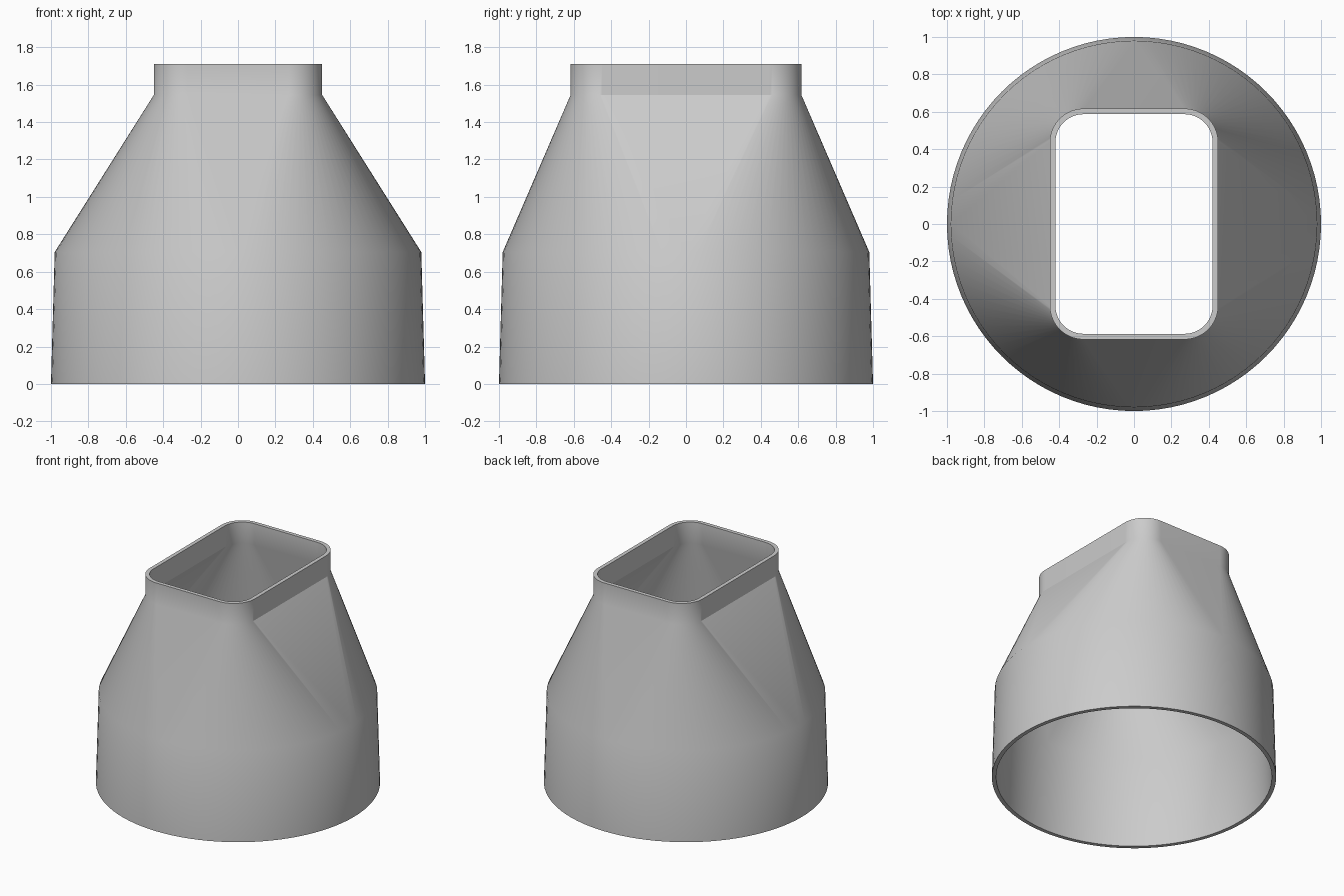
import bpy, bmesh, math

if "Cube" in bpy.data.objects:
    bpy.data.objects.remove(bpy.data.objects["Cube"], do_unlink=True)

STEPS = 24  # segments per quarter turn
WALL = 0.03


def ring(hx, hy, r, z):
    """Four corner arcs of radius r; half sizes equal to r give a circle."""
    pts = []
    for q in range(4):
        sx = 1 if q in (0, 3) else -1
        sy = 1 if q in (0, 1) else -1
        for i in range(STEPS + 1):
            a = (q + i / STEPS) * math.pi / 2
            pts.append((sx * (hx - r) + r * math.cos(a),
                        sy * (hy - r) + r * math.sin(a), z))
    return pts


# Height, half width, half depth and corner radius of each outer section
sections = [(0.0, 1.0, 1.0, 1.0), (0.705, 0.98, 0.98, 0.98),
            (1.545, 0.45, 0.617, 0.18), (1.71, 0.45, 0.617, 0.18)]

# Outer skin going up, inner skin coming back down, closed at both rims
loops = [ring(hx, hy, r, z) for z, hx, hy, r in sections]
loops += [ring(hx - WALL, hy - WALL, r - WALL, z)
          for z, hx, hy, r in reversed(sections)]

bm = bmesh.new()
rows = [[bm.verts.new(p) for p in loop] for loop in loops]
for low, high in zip(rows, rows[1:] + rows[:1]):
    n = len(low)
    for i in range(n):
        j = (i + 1) % n
        bm.faces.new((low[i], low[j], high[j], high[i]))
# Merging the doubled circle points turns the flat sides into triangles
bmesh.ops.remove_doubles(bm, verts=bm.verts, dist=0.0001)
bmesh.ops.recalc_face_normals(bm, faces=bm.faces)

mesh = bpy.data.meshes.new("duct_adapter")
bm.to_mesh(mesh)
bm.free()
adapter = bpy.data.objects.new("duct_adapter", mesh)
bpy.context.collection.objects.link(adapter)

# Plain grey plastic
grey = bpy.data.materials.new("light_grey")
grey.use_nodes = True
colour = (0.6, 0.6, 0.6, 1.0)
grey.diffuse_color = colour
grey.node_tree.nodes["Principled BSDF"].inputs["Base Color"].default_value = colour
mesh.materials.append(grey)

# Smooth shading with sharp rims
bpy.ops.object.select_all(action="DESELECT")
adapter.select_set(True)
bpy.context.view_layer.objects.active = adapter
bpy.ops.object.shade_smooth_by_angle(angle=math.radians(30))
